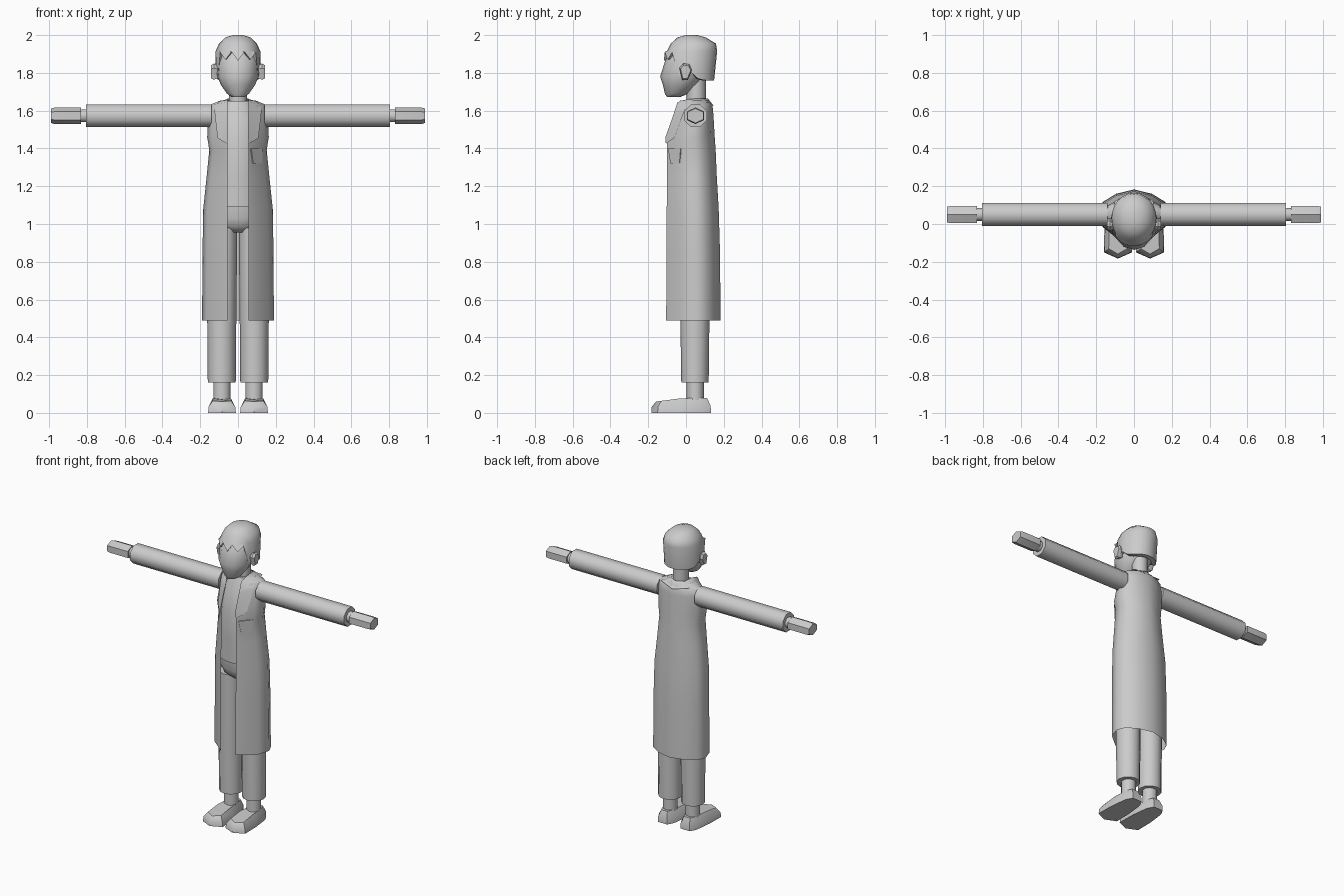
import bpy, bmesh, math

if "Cube" in bpy.data.objects:
    bpy.data.objects.remove(bpy.data.objects["Cube"])


def finish(name, bm, mirror=False, angle=50):
    bmesh.ops.recalc_face_normals(bm, faces=bm.faces)
    me = bpy.data.meshes.new(name)
    bm.to_mesh(me)
    bm.free()
    ob = bpy.data.objects.new(name, me)
    bpy.context.collection.objects.link(ob)
    bpy.ops.object.select_all(action='DESELECT')
    ob.select_set(True)
    bpy.context.view_layer.objects.active = ob
    bpy.ops.object.shade_smooth_by_angle(angle=math.radians(angle))
    if mirror:
        ob.modifiers.new("Mirror", 'MIRROR').use_clip = True
    return ob


def loft(name, rings, closed=True, caps=(True, True), mirror=False, angle=50):
    """Skin a stack of equally long point rings."""
    bm = bmesh.new()
    rows = [[bm.verts.new(p) for p in r] for r in rings]
    n = len(rows[0])
    for a, b in zip(rows, rows[1:]):
        for i in range(n if closed else n - 1):
            j = (i + 1) % n
            bm.faces.new((a[i], a[j], b[j], b[i]))
    if caps[0]:
        bm.faces.new(rows[0])
    if caps[1]:
        bm.faces.new(rows[-1])
    return finish(name, bm, mirror, angle)


def oval(cx, rx, y0, y1, z, n=10):
    """Horizontal ring given its half width and front/back limits."""
    cy, ry = (y0 + y1) / 2, (y1 - y0) / 2
    return [(cx + rx * math.sin(2 * math.pi * i / n),
             cy - ry * math.cos(2 * math.pi * i / n), z) for i in range(n)]


def xring(x, ry, rz, n=8, cy=.05, cz=1.573):
    """Ring across the arm axis."""
    s = 1 / math.cos(math.pi / n)
    return [(x, cy + ry * s * math.cos(2 * math.pi * (i + .5) / n),
             cz + rz * s * math.sin(2 * math.pi * (i + .5) / n)) for i in range(n)]


# Head: chin to crown
loft("head", [oval(0, w, a, b, z, 12) for w, a, b, z in [
    (.035, -.10, -.03, 1.672), (.058, -.112, .01, 1.69), (.09, -.122, .06, 1.735),
    (.108, -.137, .10, 1.78), (.115, -.112, .13, 1.86), (.108, -.09, .13, 1.91),
    (.07, -.05, .10, 1.96)]])

# Hair: cap with a jagged fringe, sideburns and lower back
N = 24
low = [1.865, 1.912, 1.87, 1.908, 1.785, 1.79, 1.80, 1.77, 1.762, 1.76, 1.76, 1.76, 1.76]


def hair_row(r, z, back=0):
    out = []
    for i in range(N):
        t = 2 * math.pi * i / N
        k = min(i, N - i)
        zz = low[k] if z is None else z
        rr = r + (.09 if z is None and k < 4 else 0) + back * max(0, -math.cos(t))
        out.append((.122 * rr * math.sin(t), .03 - .135 * rr * math.cos(t), zz))
    return out


loft("hair", [hair_row(.22, 2.0), hair_row(.55, 1.988), hair_row(.82, 1.955, .13),
              hair_row(.97, 1.915, .03), hair_row(1.0, None, -.12),
              hair_row(.75, None, -.1)], caps=(True, False))

# Ears
loft("ear", [[(x, -.002 + s * y, 1.805 + s * z) for y, z in
              [(-.033, .02), (-.012, .045), (.02, .04), (.033, .01), (.012, -.042), (-.018, -.042)]]
             for x, s in [(.10, .7), (.128, 1), (.142, .8)]], mirror=True, angle=40)

# Neck
loft("neck", [oval(0, .05, .003, .105, z, 10) for z in (1.58, 1.80)])

# Shirt and hips
loft("shirt", [oval(0, w, a, b, z, 16) for w, a, b, z in [
    (.145, -.075, .135, 1.09), (.13, -.078, .13, 1.25), (.125, -.08, .13, 1.42),
    (.12, -.05, .125, 1.56), (.075, -.01, .115, 1.65)]])
loft("hips", [oval(0, w, a, b, z, 16) for w, a, b, z in [
    (.06, -.01, .10, .955), (.12, -.045, .125, .985), (.145, -.06, .135, 1.03),
    (.145, -.065, .135, 1.10)]])

# Trouser legs, ankles
loft("trouser_leg", [oval(c, r, a, b, z, 12) for c, r, a, b, z in [
    (.086, .074, -.025, .12, .16), (.086, .077, -.03, .124, .5),
    (.078, .074, -.04, .128, .98)]], mirror=True)
loft("ankle", [oval(.085, .047, .003, .095, z, 10) for z in (.05, .2)], mirror=True)

# Shoes
sole = [(0, -.183), (.074, -.15), (.072, -.03), (.058, .09), (.035, .132),
        (-.035, .132), (-.058, .09), (-.072, -.03), (-.074, -.15)]


def shoe_row(sx, sy, heights):
    return [(.085 + x * sx, -.01 + (y + .01) * sy,
             heights[0] + (heights[1] - heights[0]) * min(1, (y + .183) / .16)) for x, y in sole]


loft("shoe", [shoe_row(1, 1, (0, 0)), shoe_row(.95, .99, (.032, .036)),
              shoe_row(.66, .86, (.06, .078))], mirror=True, angle=40)


# Coat body: single sheet, open at the front
def coat_row(w, a, b, z, front=.055):
    d = b - a
    return [(front, a, z), (.87 * w, a + .31 * d, z), (w, a + .58 * d, z),
            (.87 * w, a + .77 * d, z), (.5 * w, a + .92 * d, z), (0, b, z)]


loft("coat", [coat_row(*r) for r in [
    (.19, -.105, .183, .49), (.188, -.103, .18, .85), (.184, -.102, .173, 1.08),
    (.166, -.101, .163, 1.25), (.152, -.1, .157, 1.39), (.163, -.1, .152, 1.46),
    (.158, -.056, .145, 1.58), (.15, -.042, .14, 1.63), (.09, -.03, .125, 1.655)]],
    closed=False, caps=(False, False), mirror=True)

# Lapels and back collar
loft("lapel", [
    [(.055, -.107, 1.425), (.06, -.106, 1.425)],
    [(.054, -.109, 1.46), (.108, -.063, 1.455)],
    [(.054, -.066, 1.58), (.125, -.008, 1.60)],
    [(.055, -.045, 1.645), (.118, .012, 1.635)],
    [(.055, .01, 1.662), (.115, .05, 1.645)],
    [(.052, .09, 1.665), (.10, .125, 1.642)],
    [(0, .115, 1.665), (0, .15, 1.622)]],
    closed=False, caps=(False, False), mirror=True)

# Chest pocket lying on the slanted front panel
quad = [(.068, -.092, 1.40), (.13, -.026, 1.40), (.122, -.032, 1.32), (.078, -.08, 1.32)]
loft("chest_pocket", [[(x - o * .7, y + o * .7, z) for x, y, z in quad] for o in (.015, -.004)],
     angle=30)

# Sleeves, wrists and hands
loft("sleeve", [xring(.14, .06, .06), xring(.805, .06, .06)], mirror=True)
loft("wrist", [xring(.78, .034, .034), xring(.85, .034, .034)], mirror=True)
loft("hand", [xring(x, a, b, 6) for x, a, b in
              [(.832, .046, .038), (.97, .046, .038), (.99, .042, .033)]], mirror=True, angle=40)
